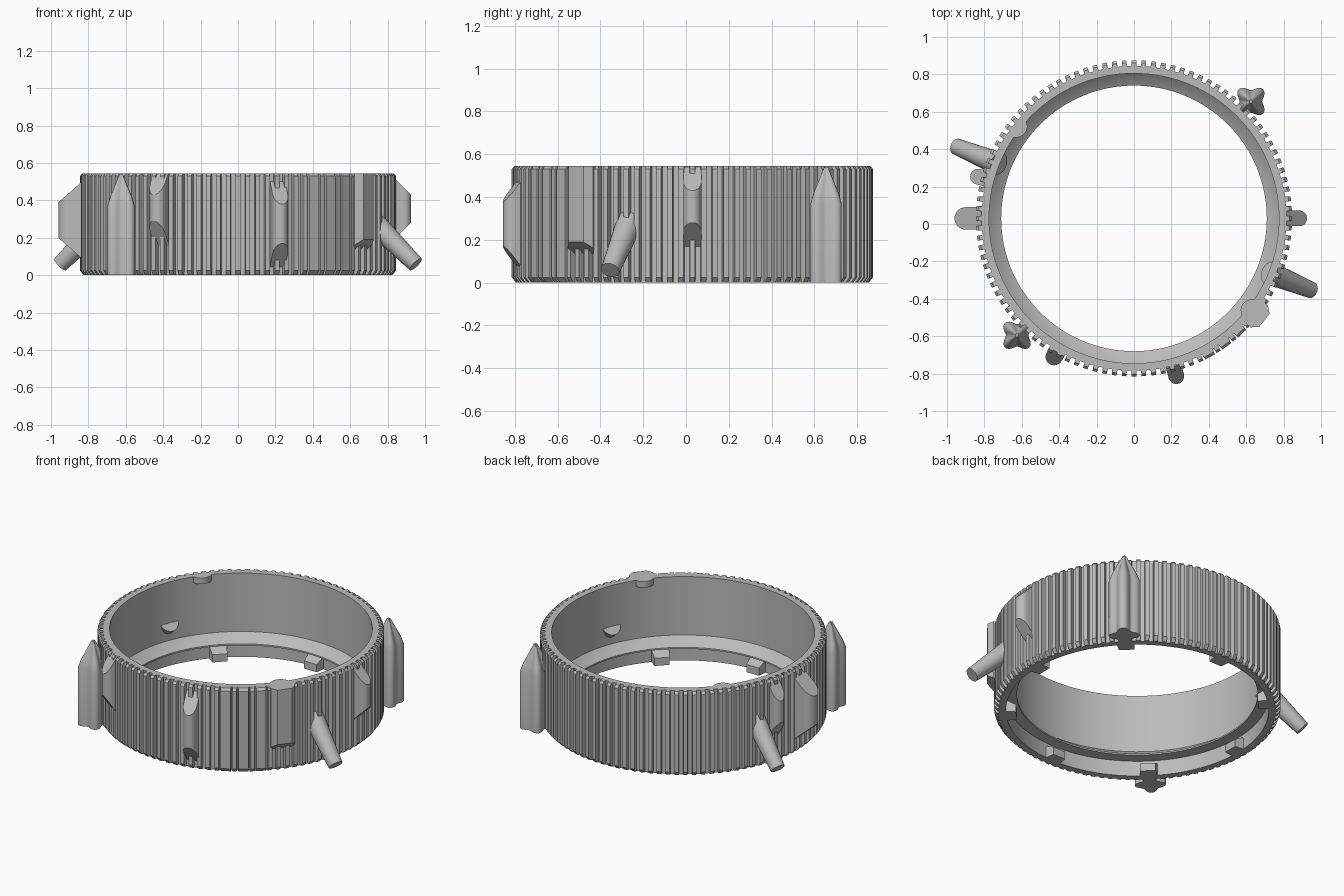
import bpy, bmesh, math
from math import cos, sin, radians, pi
from mathutils import Vector, Matrix

CY = 0.03      # ring centre on y
H = 0.545      # ring height
TEETH = 100

if "Cube" in bpy.data.objects:
    bpy.data.objects.remove(bpy.data.objects["Cube"])

grey = bpy.data.materials.new("plain grey")
grey.use_nodes = True
tone = (0.5, 0.5, 0.5, 1)
grey.diffuse_color = tone
grey.node_tree.nodes["Principled BSDF"].inputs["Base Color"].default_value = tone


def finish(bm, name, angle=0, smooth=True):
    """Turn a bmesh into a part rotated about the ring centre."""
    bmesh.ops.recalc_face_normals(bm, faces=bm.faces)
    bm.transform(Matrix.Translation((0, CY, 0)) @ Matrix.Rotation(radians(angle), 4, "Z"))
    me = bpy.data.meshes.new(name)
    bm.to_mesh(me)
    bm.free()
    me.materials.append(grey)
    ob = bpy.data.objects.new(name, me)
    bpy.context.collection.objects.link(ob)
    if smooth:
        bpy.ops.object.select_all(action="DESELECT")
        ob.select_set(True)
        bpy.context.view_layer.objects.active = ob
        bpy.ops.object.shade_smooth_by_angle(angle=radians(30))
    return ob


def loft(bm, rings, closed=False):
    """Skin matching loops of points; cap the ends unless closed."""
    loops = [[bm.verts.new(p) for p in r] for r in rings]
    n = len(loops[0])
    pairs = list(zip(loops, loops[1:])) + ([(loops[-1], loops[0])] if closed else [])
    for a, b in pairs:
        for i in range(n):
            j = (i + 1) % n
            bm.faces.new((a[i], a[j], b[j], b[i]))
    if not closed:
        bm.faces.new(loops[0])
        bm.faces.new(loops[-1])


def prism(bm, plan, z0, z1):
    loft(bm, [[(x, y, z) for x, y in plan] for z in (z0, z1)])


def slice_off(bm, point, normal):
    """Cut away everything on the normal side of a plane and cap it."""
    cut = bmesh.ops.bisect_plane(bm, geom=bm.verts[:] + bm.edges[:] + bm.faces[:],
                                 plane_co=point, plane_no=normal, clear_outer=True)
    edges = [e for e in cut["geom_cut"] if isinstance(e, bmesh.types.BMEdge)]
    bmesh.ops.contextual_create(bm, geom=edges)


# Ring body with the sloped inner lip
profile = [(0.775, H), (0.775, 0.165), (0.743, 0.135), (0.71, 0.115), (0.71, 0.105),
           (0.775, 0.1), (0.775, 0), (0.815, 0), (0.815, H)]
bm = bmesh.new()
SEG = 128
loft(bm, [[(r * cos(2 * pi * i / SEG), r * sin(2 * pi * i / SEG), z) for r, z in profile]
          for i in range(SEG)], closed=True)
finish(bm, "ring_body")

# Grip teeth, chamfered at both ends, with wider ones at the front
bm = bmesh.new()
for i in range(TEETH):
    a = 2 * pi * i / TEETH
    wide = 292 < math.degrees(a) < 318 and i % 2
    half = 0.034 if wide else 0.0145
    rows = [(0, 0.825), (0.025, 0.845), (H - 0.015, 0.845), (H, 0.832)]
    rot = Matrix.Rotation(a, 3, "Z")
    loft(bm, [[rot @ Vector(p) for p in ((0.8, -half, z), (r, -half * 0.85, z),
                                         (r, half * 0.85, z), (0.8, half, z))]
              for z, r in rows])
finish(bm, "grip_teeth", smooth=False)

# Bayonet tabs below the lip
for k in range(8):
    bm = bmesh.new()
    prism(bm, [(0.715, -0.045), (0.79, -0.055), (0.79, 0.055), (0.715, 0.045)], 0, 0.075)
    slice_off(bm, (0.715, 0, 0.05), (-0.5, 0, 1))
    finish(bm, "bayonet_tab", 45 * k, smooth=False)


def catch(name, angle, reach, half, z0, z1, slope):
    """Round-nosed rib with both ends sloped back to the ring."""
    nose = [(reach - half + half * cos(t), half * sin(t))
            for t in (radians(-90 + 15 * k) for k in range(13))]
    bm = bmesh.new()
    prism(bm, [(0.8, -half)] + nose + [(0.8, half)], z0 - 0.08, z1 + 0.08)
    run = reach - 0.835
    slice_off(bm, (reach, 0, z1 - slope), (slope, 0, run))
    slice_off(bm, (reach, 0, z0 + slope), (slope, 0, -run))
    slice_off(bm, (0, 0, min(z1 + 0.02, H)), (0, 0, 1))
    finish(bm, name, angle)


catch("side_fin", 180, 0.96, 0.06, 0.09, 0.5, 0.11)
catch("small_catch", 165, 0.905, 0.042, 0.18, 0.52, 0.1)
catch("front_right_catch", 240, 0.9, 0.046, 0.19, 0.53, 0.1)
catch("front_left_catch", 285, 0.915, 0.042, 0.07, 0.48, 0.1)
catch("left_catch", 0, 0.925, 0.042, 0.19, 0.52, 0.09)

# Index block on the rim, chamfered underneath
bm = bmesh.new()
prism(bm, [(0.79, -0.075), (0.85, -0.075), (0.885, -0.045), (0.885, 0.045),
           (0.85, 0.075), (0.79, 0.075)], 0.11, H)
slice_off(bm, (0.885, 0, 0.19), (0.8, 0, -1))
finish(bm, "index_block", -38, smooth=False)

# Rounded lugs hanging inside the rim
for angle in (-38, 142):
    bm = bmesh.new()
    prism(bm, [(0.81 + 0.07 * cos(t), 0.065 * sin(t))
               for t in (radians(90 + 15 * k) for k in range(13))], H - 0.04, H)
    finish(bm, "rim_lug", angle)

# Four-lobed posts with pointed tops, joined by a narrow neck
for angle in (45, 225):
    bm = bmesh.new()
    rows = [(0, 1), (0.37, 1), (0.42, 0.8), (0.54, 0.12)]
    loft(bm, [[(0.884 + s * (0.076 + 0.016 * cos(4 * t)) * cos(t),
                s * (0.076 + 0.016 * cos(4 * t)) * sin(t), z)
               for t in (2 * pi * k / 48 for k in range(48))] for z, s in rows])
    finish(bm, "lobed_post", angle)
    bm = bmesh.new()
    prism(bm, [(0.8, -0.03), (0.86, -0.03), (0.86, 0.03), (0.8, 0.03)], 0.02, 0.42)
    finish(bm, "post_neck", angle, smooth=False)

# Tapered handles sloping down and outward
for angle in (-22, 158):
    base, tip = Vector((0.78, 0, 0.285)), Vector((1.025, 0, 0.058))
    axis = tip - base
    bm = bmesh.new()
    bmesh.ops.create_cone(bm, cap_ends=True, segments=24, radius1=0.062, radius2=0.044,
                          depth=axis.length)
    bm.transform(Matrix.Translation((base + tip) / 2)
                 @ axis.to_track_quat("Z", "Y").to_matrix().to_4x4())
    finish(bm, "handle", angle)
